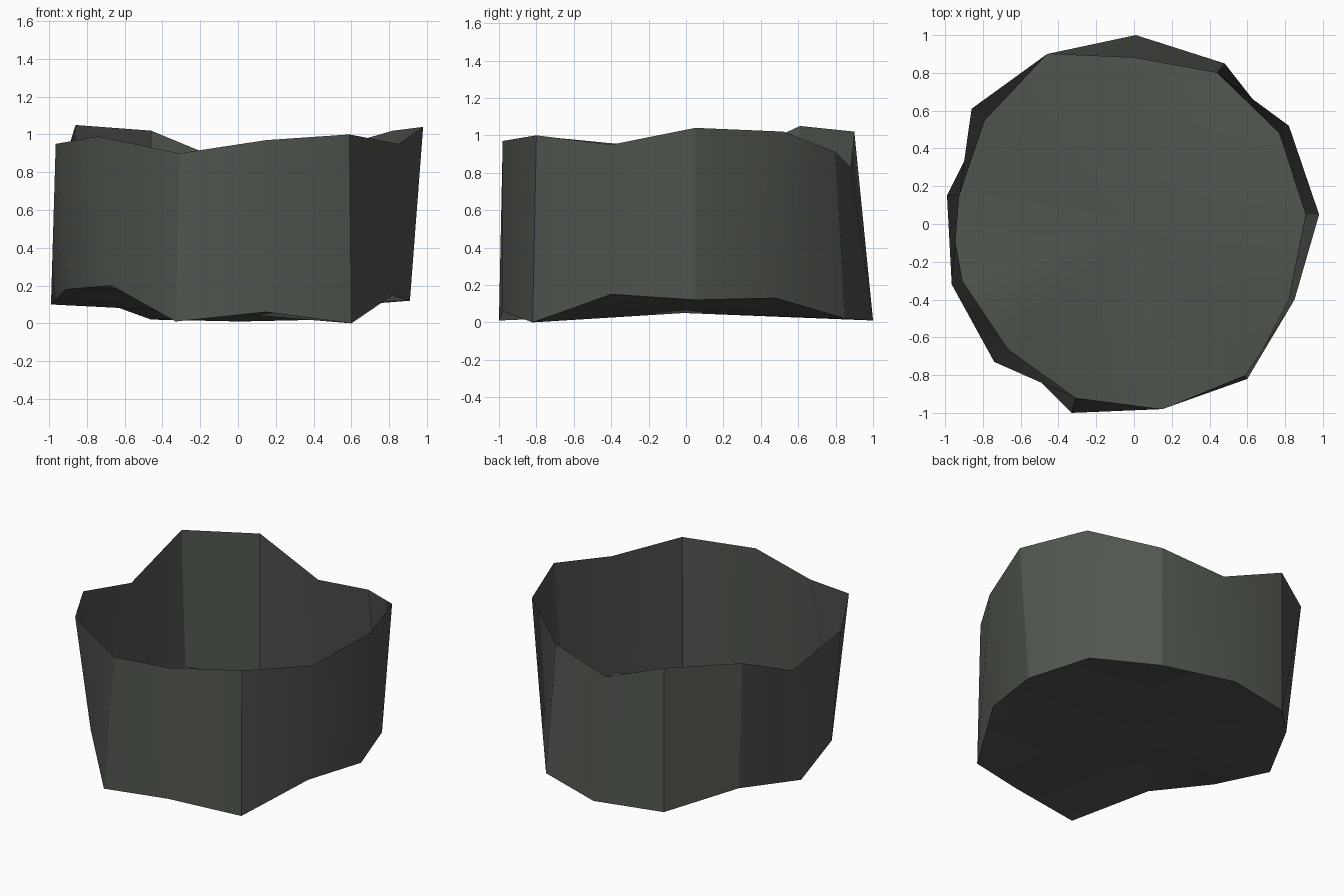
import bpy, bmesh, math

# Irregular thirteen-sided open cup: (x, y, z) for rim and foot, anticlockwise
RIM = [(0.98, 0.05, 1.04), (0.82, 0.52, 1.02), (0.44, 0.80, 0.91), (0.0, 0.88, 0.83),
       (-0.46, 0.90, 1.02), (-0.86, 0.61, 1.05), (-0.925, 0.15, 0.84), (-0.965, -0.32, 0.95),
       (-0.74, -0.73, 0.99), (-0.31, -0.92, 0.90), (0.15, -0.98, 0.97), (0.59, -0.80, 1.0),
       (0.85, -0.40, 0.95)]
FOOT = [(0.91, 0.05, 0.12), (0.77, 0.48, 0.13), (0.48, 0.85, 0.02), (0.01, 1.0, 0.01),
        (-0.46, 0.90, 0.02), (-0.79, 0.55, 0.14), (-0.99, 0.15, 0.10), (-0.91, -0.30, 0.18),
        (-0.67, -0.66, 0.20), (-0.33, -1.0, 0.01), (0.15, -0.98, 0.06), (0.60, -0.82, 0.0),
        (0.82, -0.40, 0.15)]
FLOOR_CENTRE = (0.0, -0.01, 0.05)

mat = bpy.data.materials.new("dark grey stone")
mat.diffuse_color = (0.080, 0.091, 0.076, 1)

bm = bmesh.new()
rim = [bm.verts.new(p) for p in RIM]
foot = [bm.verts.new(p) for p in FOOT]
centre = bm.verts.new(FLOOR_CENTRE)
n = len(rim)
for i in range(n):
    j = (i + 1) % n
    bm.faces.new((foot[i], foot[j], rim[j], rim[i]))   # wall
    bm.faces.new((foot[j], foot[i], centre))           # floor fan

mesh = bpy.data.meshes.new("open_cup")
bm.to_mesh(mesh)
bm.free()
mesh.materials.append(mat)
cup = bpy.data.objects.new("open_cup", mesh)
bpy.context.collection.objects.link(cup)

# Soft wall with hard corners
bpy.context.view_layer.objects.active = cup
cup.select_set(True)
bpy.ops.object.shade_smooth_by_angle(angle=math.radians(30))
